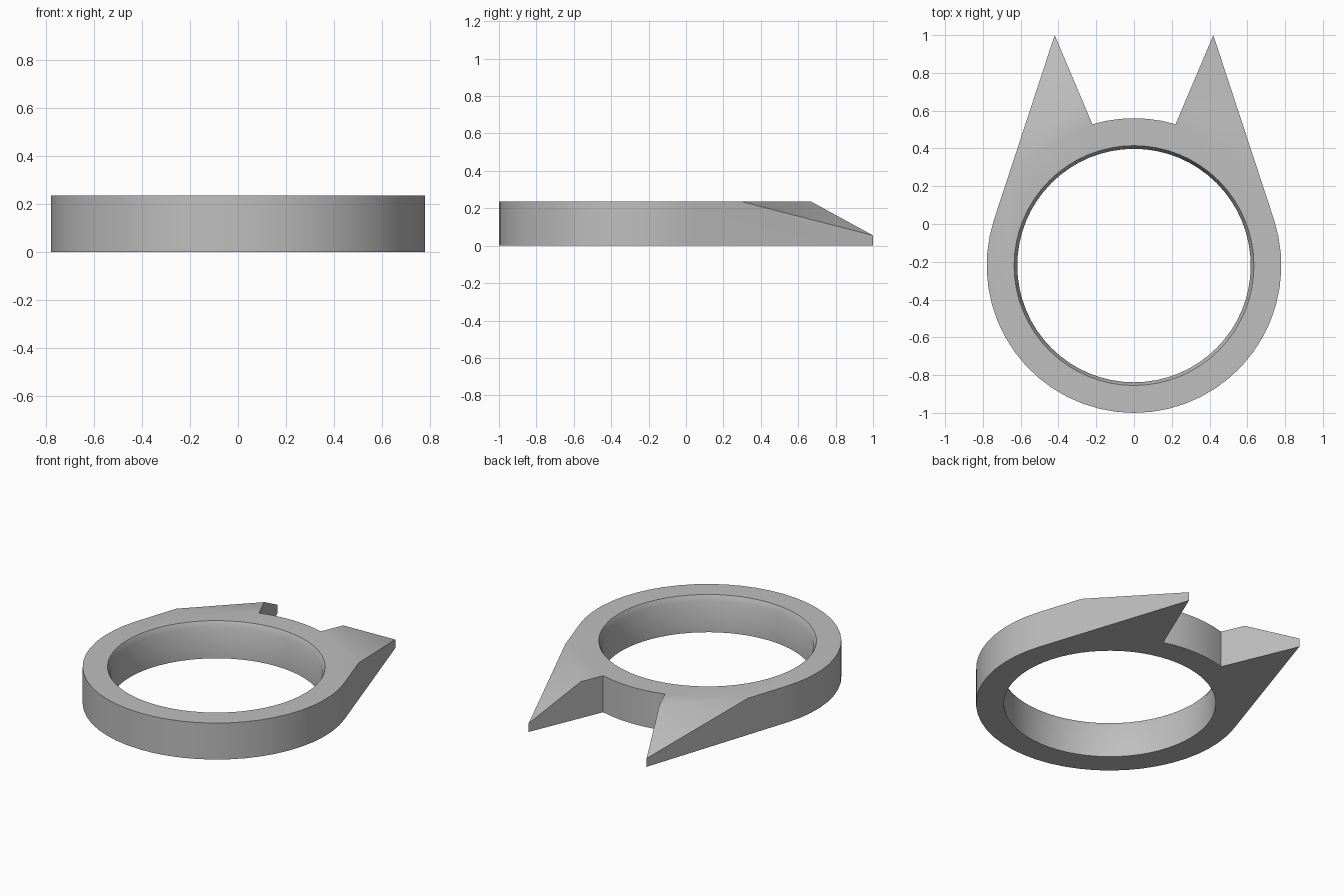
import bpy, bmesh
from math import sin, cos, radians, pi
from mathutils import Vector

if "Cube" in bpy.data.objects:
    bpy.data.objects.remove(bpy.data.objects["Cube"], do_unlink=True)

HEIGHT, CENTRE_Y = 0.235, -0.22
OUTER, BORE, RIM = 0.78, 0.618, 0.635
CHAMFER = 0.035
TIP = Vector((0.42, 1.0, 0.055))

grey = bpy.data.materials.new("plain grey")
grey.use_nodes = True
colour = (0.52, 0.52, 0.52, 1)
grey.diffuse_color = colour
grey.node_tree.nodes["Principled BSDF"].inputs["Base Color"].default_value = colour


def arc(start, end, steps, radius, z=0):
    angles = [radians(start + (end - start) * i / steps) for i in range(steps + 1)]
    return [Vector((radius * cos(a), CENTRE_Y + radius * sin(a), z)) for a in angles]


def make_object(name, bm):
    bmesh.ops.recalc_face_normals(bm, faces=bm.faces[:])
    mesh = bpy.data.meshes.new(name)
    bm.to_mesh(mesh)
    bm.free()
    mesh.materials.append(grey)
    obj = bpy.data.objects.new(name, mesh)
    bpy.context.collection.objects.link(obj)
    return obj


# Ring outline with two pointed ears, tangent to the ring on the outside
tip = Vector((TIP.x, TIP.y, 0))
mirror_tip = Vector((-TIP.x, TIP.y, 0))
outline = arc(161.8, 378.2, 32, OUTER) + [tip] + arc(73.6, 106.4, 6, OUTER) + [mirror_tip]
bm = bmesh.new()
base = bm.faces.new([bm.verts.new(p) for p in outline])
top = bmesh.ops.extrude_face_region(bm, geom=[base], use_keep_orig=True)["geom"]
bmesh.ops.translate(bm, vec=(0, 0, HEIGHT),
                    verts=[v for v in top if isinstance(v, bmesh.types.BMVert)])

# Slanted plane shaving the top of each ear down to its tip
for side in (1, -1):
    a, b, c = (Vector((side * x, y, z)) for x, y, z in
               ((0.65, 0.3, HEIGHT), (0.28, 0.67, HEIGHT), TIP))
    normal = (b - a).cross(c - a)
    if normal.z < 0:
        normal.negate()
    bmesh.ops.bisect_plane(bm, geom=bm.verts[:] + bm.edges[:] + bm.faces[:],
                           plane_co=a, plane_no=normal, clear_outer=True)
    rim = [e for e in bm.edges if e.is_boundary]
    bmesh.ops.holes_fill(bm, edges=rim, sides=0)
ring = make_object("eared_ring", bm)

# Finger hole with a steep chamfer at the top
bm = bmesh.new()
slope = (RIM - BORE) / CHAMFER
levels = [(-0.1, BORE), (HEIGHT - CHAMFER, BORE), (HEIGHT + 0.1, RIM + slope * 0.1)]
loops = [[bm.verts.new(p) for p in arc(0, 360, 64, r, z)[:-1]] for z, r in levels]
bm.faces.new(loops[0])
bm.faces.new(loops[-1])
for low, high in zip(loops, loops[1:]):
    for i in range(len(low)):
        bm.faces.new((low[i - 1], low[i], high[i], high[i - 1]))
cutter = make_object("hole_cutter", bm)
cutter.hide_render = True

cut = ring.modifiers.new("finger hole", 'BOOLEAN')
cut.operation = 'DIFFERENCE'
cut.solver = 'EXACT'
cut.object = cutter
bpy.ops.object.select_all(action='DESELECT')
bpy.context.view_layer.objects.active = ring
ring.select_set(True)
bpy.ops.object.modifier_apply(modifier=cut.name)
bpy.data.objects.remove(cutter, do_unlink=True)
bpy.ops.object.shade_smooth_by_angle(angle=pi / 6)
